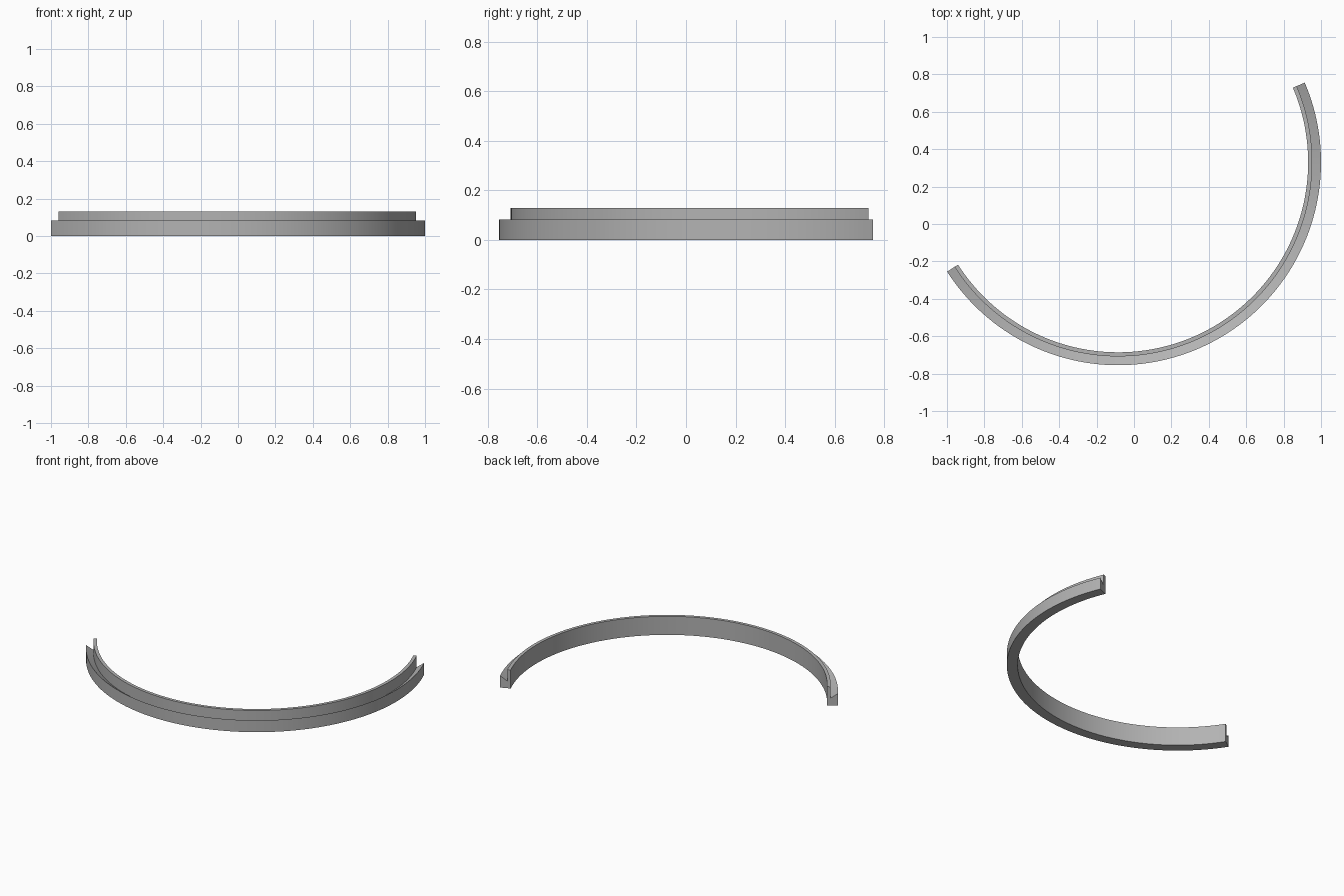
import bpy, bmesh, math

if "Cube" in bpy.data.objects:
    bpy.data.objects.remove(bpy.data.objects["Cube"])

# Arc of the curved rail
CX, CY = -0.085, 0.33
START, END, STEPS = math.radians(212.6), math.radians(383.1), 96
# Cross-section as (radius, height): base with a sloped ledge and a thin inner lip
PROFILE = [(1.016, 0), (1.085, 0), (1.085, 0.083), (1.038, 0.05), (1.038, 0.13), (1.016, 0.13)]

gray = bpy.data.materials.new("gray")
gray.diffuse_color = (0.45, 0.45, 0.45, 1)
gray.use_nodes = True
gray.node_tree.nodes["Principled BSDF"].inputs["Base Color"].default_value = gray.diffuse_color

# Sweep the cross-section along the arc
bm = bmesh.new()
rings = []
for i in range(STEPS + 1):
    a = START + (END - START) * i / STEPS
    rings.append([bm.verts.new((CX + r * math.cos(a), CY + r * math.sin(a), z)) for r, z in PROFILE])
n = len(PROFILE)
for r0, r1 in zip(rings, rings[1:]):
    for j in range(n):
        k = (j + 1) % n
        bm.faces.new((r0[j], r1[j], r1[k], r0[k]))
# End caps
bm.faces.new(rings[0])
bm.faces.new(rings[-1][::-1])
bmesh.ops.recalc_face_normals(bm, faces=bm.faces)

mesh = bpy.data.meshes.new("curved_rail")
bm.to_mesh(mesh)
bm.free()
mesh.materials.append(gray)
rail = bpy.data.objects.new("curved_rail", mesh)
bpy.context.collection.objects.link(rail)
bpy.context.view_layer.objects.active = rail
rail.select_set(True)
bpy.ops.object.shade_smooth_by_angle(angle=math.radians(30))
